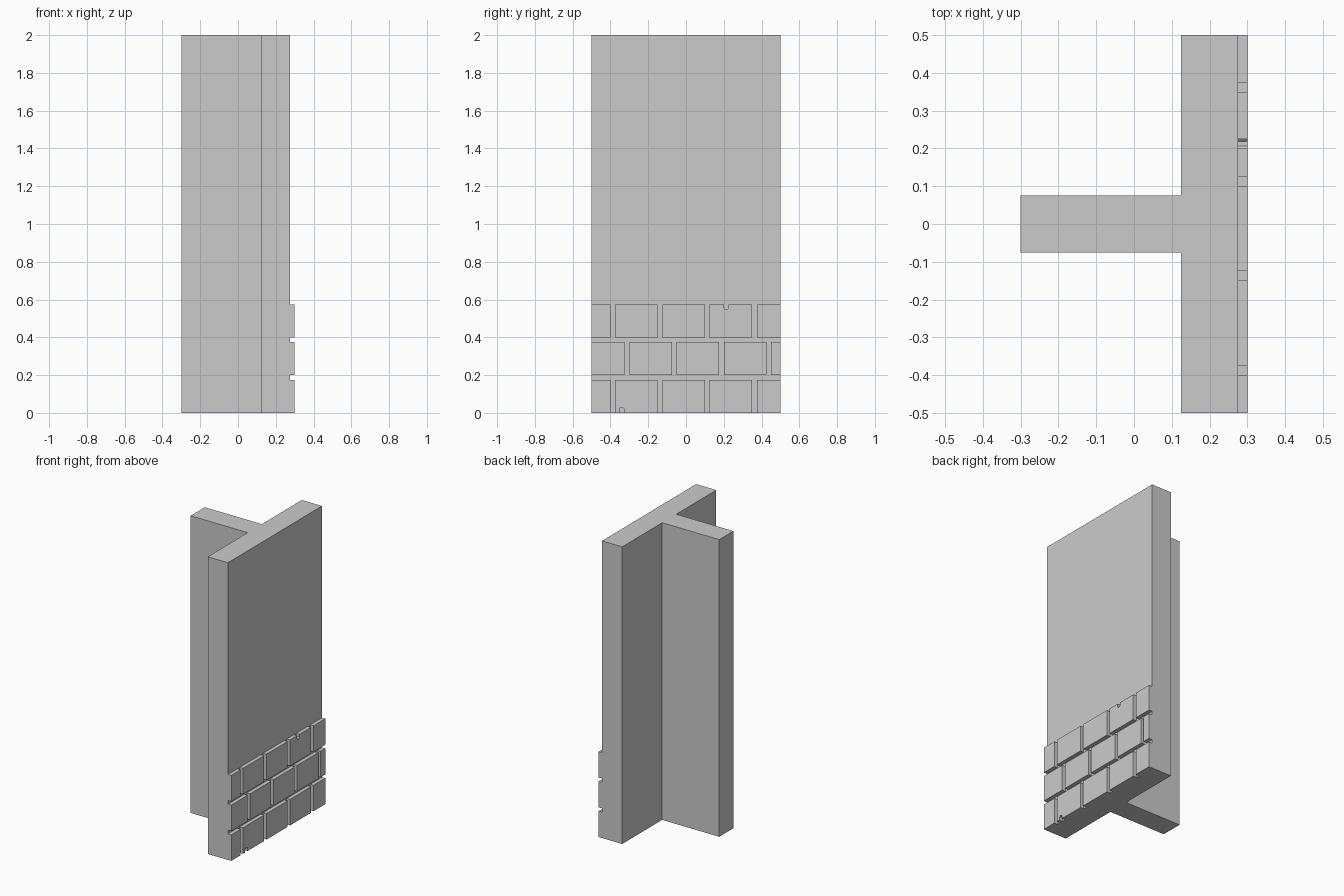
import bpy
import bmesh
from mathutils import Vector

if "Cube" in bpy.data.objects:
    bpy.data.objects.remove(bpy.data.objects["Cube"])

WALL_FACE, BRICK_FACE, HALF = 0.275, 0.30, 0.5
PITCH, JOINT, COURSE, BRICK_H = 0.25, 0.025, 0.20, 0.175


def extrude_outline(bm, points, offset):
    """Make a closed prism from a planar outline."""
    start = [bm.verts.new(p) for p in points]
    end = [bm.verts.new(Vector(p) + Vector(offset)) for p in points]
    bm.faces.new(start)
    bm.faces.new(end)
    for i in range(len(points)):
        j = (i + 1) % len(points)
        bm.faces.new((start[i], start[j], end[j], end[i]))


def finish(bm, name):
    bmesh.ops.recalc_face_normals(bm, faces=bm.faces)
    mesh = bpy.data.meshes.new(name)
    bm.to_mesh(mesh)
    bm.free()
    obj = bpy.data.objects.new(name, mesh)
    bpy.context.collection.objects.link(obj)
    return obj


def chip(y0, edge, inward):
    """Small notch with clipped inner corners, listed in rising y."""
    w, d, c = 0.025, 0.027, 0.006
    return [(y0, edge), (y0, edge + inward * (d - c)), (y0 + c, edge + inward * d),
            (y0 + w - c, edge + inward * d), (y0 + w, edge + inward * (d - c)), (y0 + w, edge)]


# T-shaped wall: broad panel with a central rib behind it
bm = bmesh.new()
half_plan = [(WALL_FACE, HALF), (0.125, HALF), (0.125, 0.075), (-0.3, 0.075)]
plan = half_plan + [(x, -y) for x, y in reversed(half_plan)]
extrude_outline(bm, [(x, y, 0) for x, y in plan], (0, 0, 2))
finish(bm, "t_wall")

# Raised brick courses, staggered, with a chip at the bottom and at the top
bm = bmesh.new()
for row, first_start in enumerate((-0.625, -0.55, -0.625)):
    z0 = row * COURSE
    z1 = z0 + BRICK_H
    for i in range(5):
        start = first_start + i * PITCH
        y0 = max(start, -HALF)
        y1 = min(start + PITCH - JOINT, HALF)
        low = chip(-0.352, z0, 1) if row == 0 and i == 1 else []
        high = chip(0.2, z1, -1)[::-1] if row == 2 and i == 3 else []
        outline = [(y0, z0)] + low + [(y1, z0), (y1, z1)] + high + [(y0, z1)]
        extrude_outline(bm, [(WALL_FACE, y, z) for y, z in outline],
                        (BRICK_FACE - WALL_FACE, 0, 0))
# Drop the hidden backs of the bricks after orienting the faces
bmesh.ops.recalc_face_normals(bm, faces=bm.faces)
backs = [f for f in bm.faces if all(abs(v.co.x - WALL_FACE) < 1e-5 for v in f.verts)]
bmesh.ops.delete(bm, geom=backs, context='FACES_ONLY')
finish(bm, "brick_courses")
